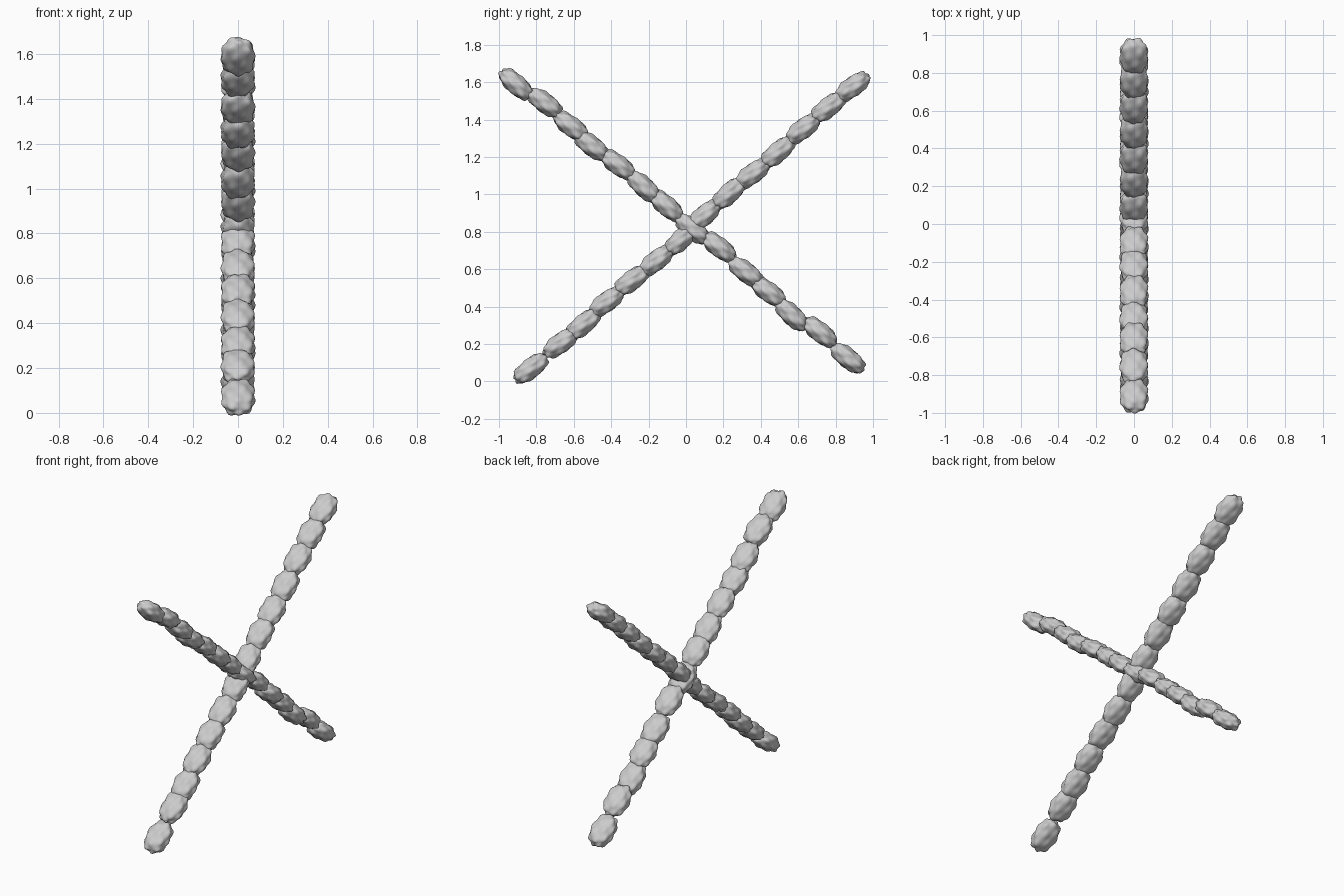
import bpy, bmesh, math, random
from mathutils import Vector, Matrix

if "Cube" in bpy.data.objects:
    bpy.data.objects.remove(bpy.data.objects["Cube"])

random.seed(4)


def bump_directions(n):
    # evenly spread knob directions
    out = []
    for i in range(n):
        h = 1 - 2 * (i + 0.5) / n
        a = i * 2.39996
        r = math.sqrt(1 - h * h)
        out.append(Vector((r * math.cos(a), h, r * math.sin(a))))
    return out


def make_lump(name):
    # knobbly rounded nugget, long axis along local y
    bm = bmesh.new()
    bmesh.ops.create_icosphere(bm, subdivisions=4, radius=1)
    knobs = bump_directions(24)
    for v in bm.verts:
        d = v.co.normalized()
        p = 2.4
        base = sum(abs(c) ** p for c in d) ** (-1 / p)
        knob = max(math.exp(-((d - k).length / 0.27) ** 2) for k in knobs)
        r = base * (0.88 + 0.14 * knob)
        v.co = Vector((d.x * 0.078, d.y * 0.112, d.z * 0.055)) * r
    for f in bm.faces:
        f.smooth = True
    me = bpy.data.meshes.new(name)
    bm.to_mesh(me)
    bm.free()
    return me


lump = make_lump("lump")

# (y, z) centres of the lumps along each crossing bar
rising = [(-.83, .07), (-.67, .205), (-.55, .305), (-.425, .425), (-.29, .54),
          (-.16, .645), (-.025, .76), (.095, .885), (.23, 1.005), (.355, 1.11),
          (.49, 1.225), (.625, 1.35), (.76, 1.465), (.89, 1.575)]
falling = [(-.91, 1.59), (-.755, 1.49), (-.615, 1.365), (-.505, 1.26),
           (-.365, 1.16), (-.225, 1.04), (-.105, .94), (.035, .815),
           (.175, .72), (.32, .585), (.44, .48), (.565, .355), (.715, .265),
           (.865, .125)]


def build_bar(name, pts, angle):
    for i, (y, z) in enumerate(pts):
        ob = bpy.data.objects.new(f"{name}_lump_{i + 1}", lump)
        bpy.context.collection.objects.link(ob)
        tilt = math.radians(angle + random.uniform(-4, 4))
        ob.matrix_world = (Matrix.Translation((0, y, z))
                           @ Matrix.Rotation(tilt, 4, 'X')
                           @ Matrix.Rotation(math.pi * (i % 2), 4, 'Y'))


build_bar("rising_bar", rising, 40)
build_bar("falling_bar", falling, -40)
